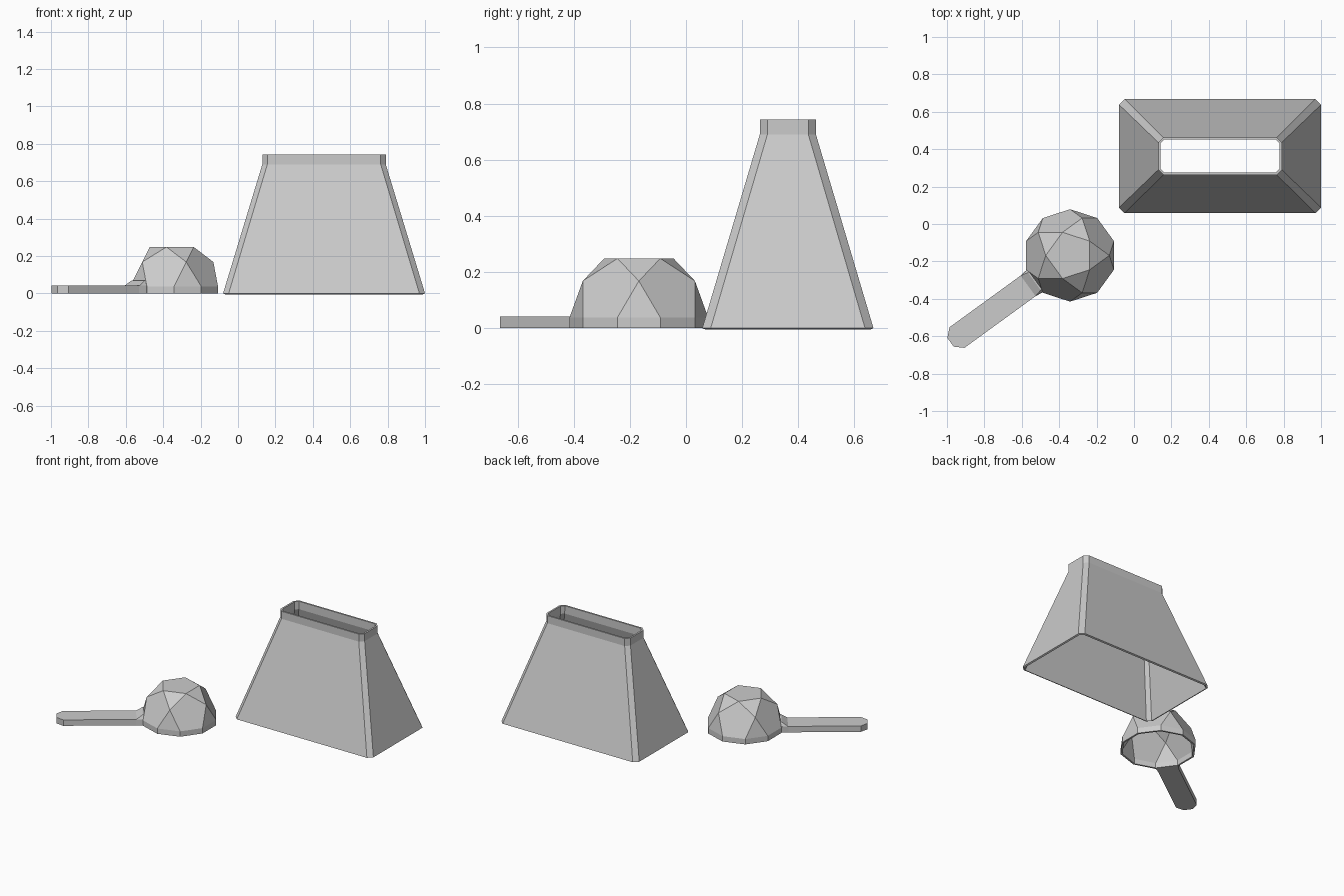
import bpy, math

if "Cube" in bpy.data.objects:
    bpy.data.objects.remove(bpy.data.objects["Cube"])

grey = bpy.data.materials.new("plain_grey")
grey.diffuse_color = (0.6, 0.6, 0.6, 1)
grey.use_nodes = True
grey.node_tree.nodes["Principled BSDF"].inputs["Base Color"].default_value = grey.diffuse_color


def make(name, verts, faces, wall=0):
    """Mesh object, optionally given an inward wall thickness."""
    mesh = bpy.data.meshes.new(name)
    mesh.from_pydata(verts, [], faces)
    mesh.materials.append(grey)
    obj = bpy.data.objects.new(name, mesh)
    bpy.context.collection.objects.link(obj)
    if wall:
        mod = obj.modifiers.new("wall", 'SOLIDIFY')
        mod.thickness = wall
        mod.offset = -1
        mod.use_even_offset = True
    return obj


def bridge(a, b, n):
    """Quads between two rings of n vertices starting at a and b."""
    return [(a + i, a + (i + 1) % n, b + (i + 1) % n, b + i) for i in range(n)]


# Tapered bell body: chamfered rectangles, open at both ends
def chamfered_rect(hx, hy, c, z, cx=0.46, cy=0.363):
    pts = [(hx, -hy + c), (hx, hy - c), (hx - c, hy), (-hx + c, hy),
           (-hx, hy - c), (-hx, -hy + c), (-hx + c, -hy), (hx - c, -hy)]
    return [(cx + x, cy + y, z) for x, y in pts]


bell = (chamfered_rect(0.54, 0.305, 0.03, 0)
        + chamfered_rect(0.33, 0.1, 0.027, 0.69)
        + chamfered_rect(0.33, 0.1, 0.027, 0.743))
make("bell_body", bell, bridge(0, 8, 8) + bridge(8, 16, 8), 0.012)

# Faceted bowl: ten-sided skirt, then pentagons and triangles up to a flat top
CX, CY, R, SKIRT = -0.342, -0.168, 0.247, 0.038


def ring(n, radius, z, start):
    return [(CX + radius * math.cos(math.radians(start + 360 * i / n)),
             CY + radius * math.sin(math.radians(start + 360 * i / n)), z)
            for i in range(n)]


bowl = (ring(10, R, 0, 18) + ring(10, R, SKIRT, 18)
        + ring(5, 0.851 * R, SKIRT + 0.526 * R, 0)
        + ring(5, 0.526 * R, SKIRT + 0.851 * R, 36))
faces = bridge(0, 10, 10)
for k in range(5):
    e = 10 + 2 * k
    mid, nxt, top = 20 + k, 20 + (k + 1) % 5, 25 + k
    faces.append((10 + (2 * k - 1) % 10, e, mid))      # lower triangle
    faces.append((e, e + 1, nxt, top, mid))            # pentagon
    faces.append((mid, top, 25 + (k - 1) % 5))         # upper triangle
faces.append(tuple(range(25, 30)))
make("bowl", bowl, faces, 0.012)

# Handle pointing away from the bowl, with a clipped end
ANG = math.radians(216)


def along(d, w, z):
    return (CX + d * math.cos(ANG) - w * math.sin(ANG),
            CY + d * math.sin(ANG) + w * math.cos(ANG), z)


outline = [(0.229, -0.074), (0.28, -0.068), (0.747, -0.068), (0.79, -0.029),
           (0.79, 0.029), (0.747, 0.068), (0.28, 0.068), (0.229, 0.074)]
handle = [along(d, w, z) for z in (0, 0.042) for d, w in outline]
make("handle", handle, bridge(0, 8, 8) + [tuple(range(7, -1, -1)), tuple(range(8, 16))])

# Small wedge where the handle meets the bowl
wedge = [along(0.225, -0.074, 0.04), along(0.28, -0.068, 0.04),
         along(0.28, 0.068, 0.04), along(0.225, 0.074, 0.04),
         along(0.224, -0.058, 0.07), along(0.236, -0.058, 0.07),
         along(0.236, 0.058, 0.07), along(0.224, 0.058, 0.07)]
make("handle_wedge", wedge, bridge(0, 4, 4) + [(3, 2, 1, 0), (4, 5, 6, 7)])
